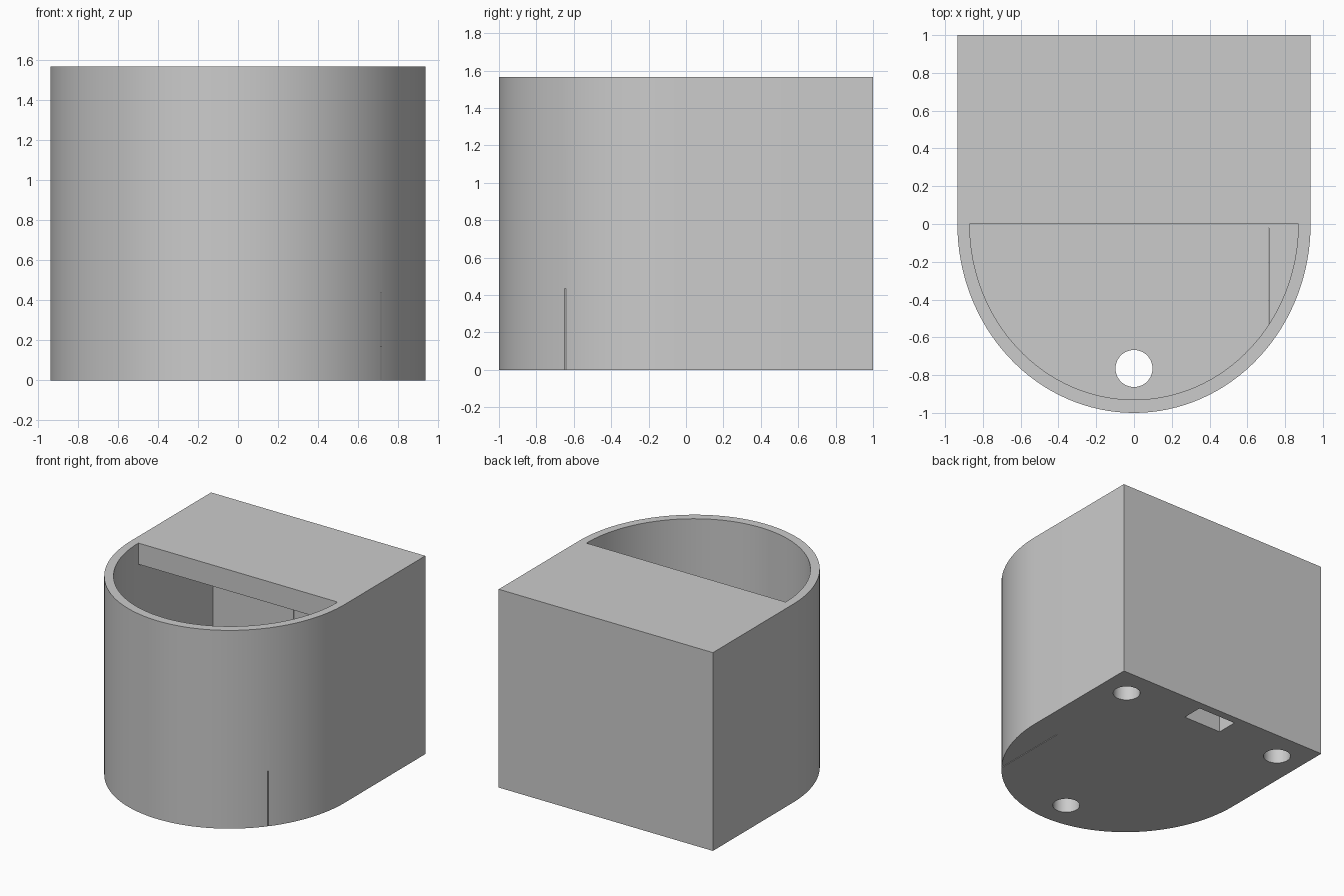
import bpy, bmesh
from math import pi, sin, cos
from mathutils import Matrix

HEIGHT = 1.565
FLOOR = 0.17
LID_UNDER = HEIGHT - 0.167
SEGMENTS = 64

cube = bpy.data.objects.get("Cube")
if cube:
    bpy.data.objects.remove(cube, do_unlink=True)

grey = bpy.data.materials.new("plain_grey")
grey.use_nodes = True
grey.diffuse_color = (0.6, 0.6, 0.6, 1)
bsdf = next(n for n in grey.node_tree.nodes if n.type == 'BSDF_PRINCIPLED')
bsdf.inputs["Base Color"].default_value = grey.diffuse_color


def finish(bm, name):
    bmesh.ops.recalc_face_normals(bm, faces=bm.faces)
    mesh = bpy.data.meshes.new(name)
    bm.to_mesh(mesh)
    bm.free()
    obj = bpy.data.objects.new(name, mesh)
    bpy.context.collection.objects.link(obj)
    mesh.materials.append(grey)
    return obj


def half_ellipse(rx, ry):
    return [(-rx * cos(pi * i / SEGMENTS), -ry * sin(pi * i / SEGMENTS))
            for i in range(SEGMENTS + 1)]


def ring(bm, points, z):
    return [bm.verts.new((x, y, z)) for x, y in points]


def walls(bm, low, high):
    for i in range(len(low)):
        j = (i + 1) % len(low)
        bm.faces.new((low[i], low[j], high[j], high[i]))


def box(name, x0, x1, y0, y1, z0, z1):
    bm = bmesh.new()
    outline = [(x0, y0), (x1, y0), (x1, y1), (x0, y1)]
    low, high = ring(bm, outline, z0), ring(bm, outline, z1)
    walls(bm, low, high)
    bm.faces.new(low)
    bm.faces.new(high)
    return finish(bm, name)


def drill(name, x, y):
    bm = bmesh.new()
    bmesh.ops.create_cone(bm, cap_ends=True, segments=48, radius1=0.098, radius2=0.098,
                          depth=0.6, matrix=Matrix.Translation((x, y, 0)))
    return finish(bm, name)


# Solid body: rounded front, square back
bm = bmesh.new()
outline = half_ellipse(0.935, 1) + [(0.935, 1), (-0.935, 1)]
low, high = ring(bm, outline, 0), ring(bm, outline, HEIGHT)
walls(bm, low, high)
bm.faces.new(low)
bm.faces.new(high)
body = finish(bm, "planter_body")

# Hollow inside, open at the top only in front of the lid
bm = bmesh.new()
arc = half_ellipse(0.87, 0.93)
inner = arc + [(0.87, 0.93), (-0.87, 0.93)]
low, mid = ring(bm, inner, FLOOR), ring(bm, inner, LID_UNDER)
top = ring(bm, arc, HEIGHT + 0.2)
walls(bm, low, mid)
walls(bm, mid[:len(arc)], top)
bm.faces.new(low)
bm.faces.new((mid[len(arc) - 1], mid[-2], mid[-1], mid[0]))
bm.faces.new(top)
cutters = [finish(bm, "cavity_cutter")]

# Floor holes, cable opening with its shallow channel, and thin slit
for x, y in ((0, -0.765), (0.712, 0.765), (-0.712, 0.765)):
    cutters.append(drill("hole_cutter", x, y))
cutters.append(box("cable_cutter", -0.165, 0.165, 0.77, 0.937, -0.2, LID_UNDER - 0.01))
cutters.append(box("slit_cutter", 0.711, 0.716, -1.2, -0.02, -0.2, 0.435))

for cutter in cutters:
    cutter.hide_render = True
    mod = body.modifiers.new(cutter.name, 'BOOLEAN')
    mod.operation = 'DIFFERENCE'
    mod.solver = 'EXACT'
    mod.object = cutter

# Bake the cuts and drop the cutters
bpy.context.view_layer.update()
graph = bpy.context.evaluated_depsgraph_get()
baked = bpy.data.meshes.new_from_object(body.evaluated_get(graph))
body.modifiers.clear()
body.data = baked
for cutter in cutters:
    bpy.data.objects.remove(cutter, do_unlink=True)

bpy.ops.object.select_all(action='DESELECT')
body.select_set(True)
bpy.context.view_layer.objects.active = body
bpy.ops.object.shade_smooth_by_angle(angle=0.5)
